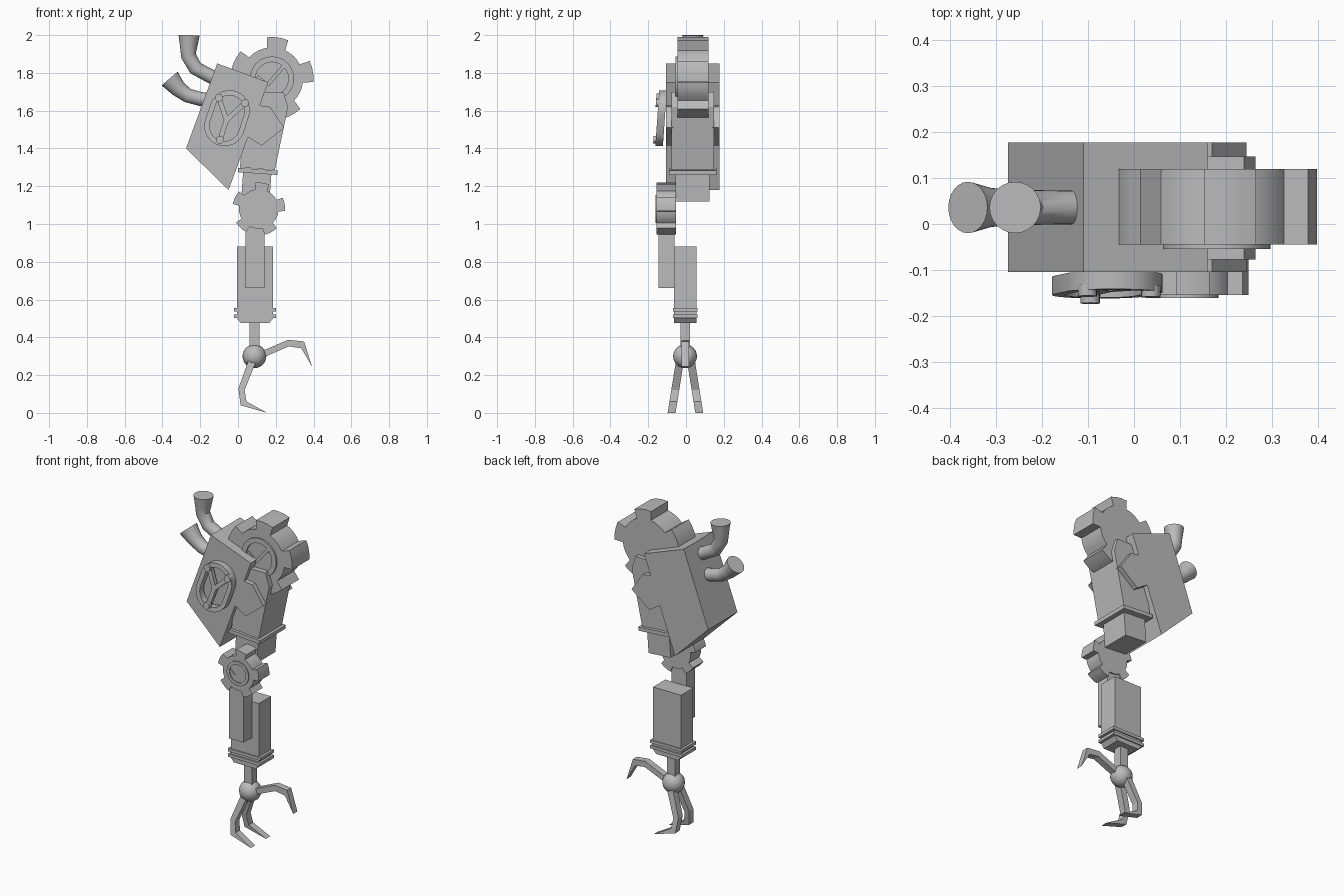
import bpy, bmesh, math
from mathutils import Vector, Matrix

if "Cube" in bpy.data.objects:
    bpy.data.objects.remove(bpy.data.objects["Cube"])

GREY = (0.5, 0.5, 0.5, 1)
mat = bpy.data.materials.new("plain grey metal")
mat.use_nodes = True
mat.diffuse_color = GREY
mat.node_tree.nodes["Principled BSDF"].inputs["Base Color"].default_value = GREY


def finish(name, bm, smooth=False):
    bmesh.ops.recalc_face_normals(bm, faces=bm.faces)
    mesh = bpy.data.meshes.new(name)
    bm.to_mesh(mesh)
    bm.free()
    mesh.materials.append(mat)
    ob = bpy.data.objects.new(name, mesh)
    bpy.context.collection.objects.link(ob)
    if smooth:
        bpy.ops.object.select_all(action="DESELECT")
        ob.select_set(True)
        bpy.context.view_layer.objects.active = ob
        bpy.ops.object.shade_smooth_by_angle(angle=math.radians(30))
    return ob


def prism(name, pts, y0, y1, smooth=False):
    """Extrude an x-z outline along y."""
    bm = bmesh.new()
    rings = [[bm.verts.new((x, y, z)) for x, z in pts] for y in (y0, y1)]
    n = len(pts)
    for i in range(n):
        j = (i + 1) % n
        bm.faces.new((rings[0][i], rings[0][j], rings[1][j], rings[1][i]))
    for ring in rings:
        bm.faces.new(ring)
    return finish(name, bm, smooth)


def frame(name, outer, inner, y0, y1, smooth=True):
    """Extruded band between two outlines with equal point counts."""
    bm = bmesh.new()
    loops = [[bm.verts.new((x, y, z)) for x, z in pts]
             for pts, y in ((outer, y0), (outer, y1), (inner, y1), (inner, y0))]
    n = len(outer)
    for k in range(4):
        a, b = loops[k], loops[(k + 1) % 4]
        for i in range(n):
            j = (i + 1) % n
            bm.faces.new((a[i], a[j], b[j], b[i]))
    return finish(name, bm, smooth)


def box(name, x, y, z, tilt=0):
    bm = bmesh.new()
    bmesh.ops.create_cube(bm, size=1)
    bm.transform(Matrix.Translation(((x[0] + x[1]) / 2, (y[0] + y[1]) / 2, (z[0] + z[1]) / 2))
                 @ Matrix.Rotation(math.radians(tilt), 4, "Y")
                 @ Matrix.Diagonal((x[1] - x[0], y[1] - y[0], z[1] - z[0], 1)))
    return finish(name, bm)


def circle(cx, cz, r, n=32):
    return [(cx + r * math.cos(math.tau * i / n), cz + r * math.sin(math.tau * i / n)) for i in range(n)]


def bar(name, a, b, w, y0, y1):
    """Straight strip between two x-z points."""
    a, b = Vector(a), Vector(b)
    s = (b - a).normalized().orthogonal() * w / 2
    return prism(name, [a - s, b - s, b + s, a + s], y0, y1)


def gear(name, cx, cz, s, y0, y1):
    """Five-toothed wheel with a raised rim and a bent pointer on its front."""
    pts = []
    for t in range(5):
        mid = 10 + 72 * t
        for r, start, end, n in ((0.22, -15, 15, 4), (0.165, 17, 55, 5)):
            for i in range(n):
                a = math.radians(mid + start + (end - start) * i / (n - 1))
                pts.append((cx + s * r * math.cos(a), cz + s * r * math.sin(a)))
    prism(name, pts, y0, y1, True)
    frame(name + "_rim", circle(cx, cz, 0.117 * s), circle(cx, cz, 0.087 * s), y0 - 0.01 * s, y0 + 0.01)
    p = [(cx + s * dx, cz + s * dz) for dx, dz in ((-0.08, 0.01), (-0.025, -0.035), (0.07, 0.075))]
    for i in range(2):
        bar(name + "_pointer", p[i], p[i + 1], 0.02 * s, y0 - 0.008 * s, y0 + 0.01)


def horn(name, pts, radii, y, sides=24):
    """Bent pipe with a flared, capped mouth."""
    pts = [Vector((x, y, z)) for x, z in pts]
    bm = bmesh.new()
    rings = []
    for i, (p, r) in enumerate(zip(pts, radii)):
        d = (pts[min(i + 1, len(pts) - 1)] - pts[max(i - 1, 0)]).normalized()
        side = d.cross(Vector((0, 1, 0)))
        rings.append([bm.verts.new(p + r * (math.cos(math.tau * k / sides) * side
                     + math.sin(math.tau * k / sides) * Vector((0, 1, 0)))) for k in range(sides)])
    for a, b in zip(rings, rings[1:]):
        for k in range(sides):
            j = (k + 1) % sides
            bm.faces.new((a[k], a[j], b[j], b[k]))
    bm.faces.new(rings[0])
    bm.faces.new(rings[-1])
    finish(name, bm, True)


# Shoulder housing and the upper arm that it grips
prism("shoulder_housing", [(-0.11, 1.85), (0.16, 1.75), (-0.05, 1.18), (-0.275, 1.4)], -0.105, 0.178)
prism("upper_arm", [(0.05, 1.7), (0.24, 1.7), (0.265, 1.62), (0.195, 1.285), (0.01, 1.3)], -0.077, 0.147)
for y0, y1 in ((-0.105, -0.07), (0.14, 0.178)):
    prism("side_plate", [(0.1, 1.63), (0.17, 1.62), (0.245, 1.51), (0.125, 1.415), (0.045, 1.465)], y0, y1)
box("arm_collar", (0, 0.21), (-0.09, 0.162), (1.267, 1.29), 4)
box("arm_stub", (0.022, 0.172), (-0.055, 0.125), (1.125, 1.28), 4)

# Shoulder and elbow wheels
gear("shoulder_gear", 0.18, 1.77, 1, -0.045, 0.12)
gear("elbow_gear", 0.11, 1.08, 0.635, -0.155, -0.053)

# Exhaust horns
horn("upper_horn", [(-0.1, 1.76), (-0.16, 1.79), (-0.225, 1.825), (-0.262, 1.89), (-0.261, 1.94), (-0.259, 2)],
     (0.037, 0.037, 0.038, 0.04, 0.046, 0.056), 0.036)
horn("lower_horn", [(-0.14, 1.655), (-0.2, 1.662), (-0.265, 1.68), (-0.315, 1.715), (-0.362, 1.77)],
     (0.037, 0.037, 0.038, 0.043, 0.056), 0.036)

# Oval grille on the housing, leaning out at its lower end
TILT = math.radians(-18)
CX, CZ = -0.058, 1.56


def place(u, v):
    return (CX + u * math.cos(TILT) - v * math.sin(TILT), CZ + u * math.sin(TILT) + v * math.cos(TILT))


def oval(r, half):
    return [place(r * math.cos(a), r * math.sin(a) + (half if math.sin(a) >= 0 else -half))
            for a in (math.tau * (i + 0.5) / 32 for i in range(32))]


grille = [frame("grille_ring", oval(0.107, 0.043), oval(0.08, 0.043), -0.152, -0.112)]
hub = place(0, -0.01)
for u, v in ((0.065, 0.105), (-0.075, 0.09), (0.0, -0.12)):
    end = place(u, v)
    grille.append(bar("grille_spoke", hub, end, 0.026, -0.147, -0.122))
    grille.append(prism("grille_rivet", circle(*end, 0.021, 16), -0.165, -0.14, True))
for ob in grille:
    for v in ob.data.vertices:
        v.co.y -= (CZ - v.co.z) * 0.07

# Forearm
box("elbow_link", (0.04, 0.14), (-0.145, -0.06), (0.66, 1.06))
box("forearm", (-0.005, 0.185), (-0.063, 0.055), (0.5, 0.88))
prism("forearm_end", [(-0.005, 0.5), (0.185, 0.5), (0.165, 0.475), (0.015, 0.475)], -0.063, 0.055)
for z in (0.512, 0.545):
    box("forearm_band", (-0.02, 0.2), (-0.07, 0.062), (z - 0.009, z + 0.009))
box("wrist", (0.06, 0.115), (-0.03, 0.02), (0.32, 0.48))

# Wrist ball and claws
bm = bmesh.new()
bmesh.ops.create_uvsphere(bm, u_segments=24, v_segments=12, radius=0.063)
bm.transform(Matrix.Translation((0.087, -0.005, 0.3)))
finish("wrist_ball", bm, True)
prism("thumb_claw", [(0.11, 0.32), (0.265, 0.387), (0.35, 0.378), (0.392, 0.245), (0.335, 0.342),
                     (0.27, 0.352), (0.12, 0.288)], -0.025, 0.015)
for side in (-1, 1):
    claw = prism("finger_claw", [(0.06, 0.29), (0.002, 0.13), (0.014, 0.04), (0.155, 0.0), (0.045, 0.06),
                                 (0.035, 0.12), (0.095, 0.27)], -0.021, 0.021)
    for v in claw.data.vertices:
        v.co.y += -0.003 + side * (0.03 + (0.27 - v.co.z) * 0.16)
